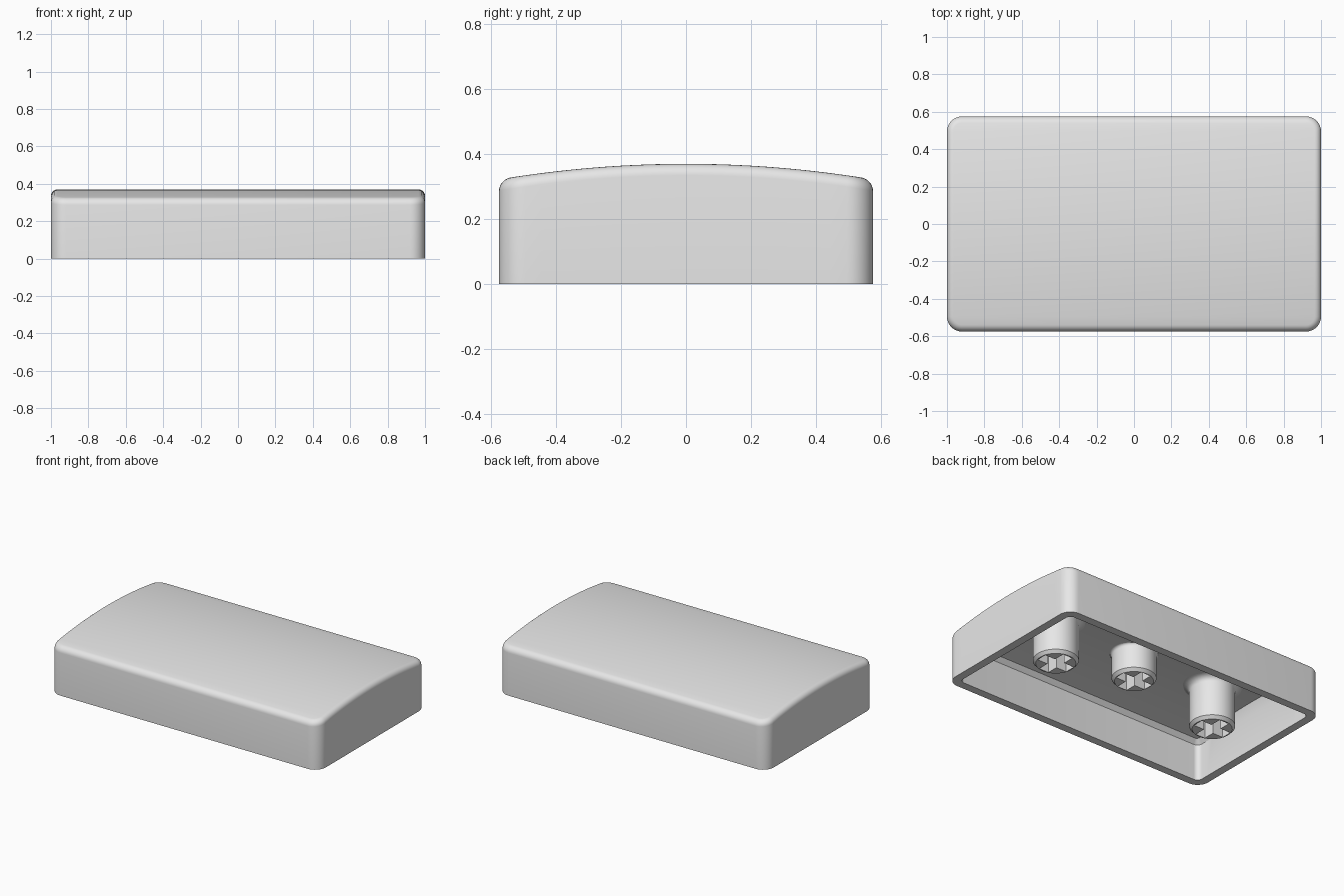
import bpy, bmesh
from math import sin, cos, pi, radians

cube = bpy.data.objects.get("Cube")
if cube:
    bpy.data.objects.remove(cube, do_unlink=True)

plastic = bpy.data.materials.new("grey_plastic")
plastic.use_nodes = True
plastic.diffuse_color = (0.8, 0.8, 0.8, 1)
plastic.node_tree.nodes["Principled BSDF"].inputs["Base Color"].default_value = (0.8, 0.8, 0.8, 1)

HALF_X, HALF_Y = 1.0, 0.575
CORNER, FILLET = 0.08, 0.035      # vertical corner and top edge radii
WALL, ROOF = 0.055, 0.06          # thicknesses


def arch(y):
    """Height of the curved top."""
    return 0.37 - 0.145 * y * y


def finish(bm, name):
    bmesh.ops.recalc_face_normals(bm, faces=bm.faces)
    mesh = bpy.data.meshes.new(name)
    bm.to_mesh(mesh)
    bm.free()
    mesh.materials.append(plastic)
    obj = bpy.data.objects.new(name, mesh)
    bpy.context.collection.objects.link(obj)
    return obj


def smooth(obj):
    bpy.ops.object.select_all(action='DESELECT')
    obj.select_set(True)
    bpy.context.view_layer.objects.active = obj
    bpy.ops.object.shade_smooth_by_angle(angle=radians(30))


def loop(bm, inset, radius, height):
    """Rounded rectangle ring; returns its right half and mirrored left half."""
    w, h = HALF_X - inset, HALF_Y - inset
    arc_steps, side_steps = 8, 20
    half = []
    for i in range(arc_steps + 1):
        a = -pi / 2 + pi / 2 * i / arc_steps
        half.append((w - radius + radius * cos(a), -h + radius + radius * sin(a)))
    for i in range(1, side_steps):
        half.append((w, (h - radius) * (2 * i / side_steps - 1)))
    half += [(x, -y) for x, y in reversed(half[:arc_steps + 1])]
    right = [bm.verts.new((x, y, height(y))) for x, y in half]
    left = [bm.verts.new((-x, y, height(y))) for x, y in half]
    return right, left


def bridge(bm, a, b):
    ra, rb = (r + l[::-1] for r, l in (a, b))
    for i in range(len(ra)):
        j = (i + 1) % len(ra)
        bm.faces.new((ra[i], ra[j], rb[j], rb[i]))


def cap(bm, ring):
    r, l = ring
    for i in range(len(r) - 1):
        bm.faces.new((r[i], r[i + 1], l[i + 1], l[i]))


# Hollow shell: ceiling, ledge, inner wall, rim, outer wall, rounded top edge
bm = bmesh.new()
rings = [
    loop(bm, WALL + 0.025, 0.02, lambda y: arch(y) - ROOF),
    loop(bm, WALL, 0.035, lambda y: 0.245),
    loop(bm, WALL, 0.035, lambda y: 0),
    loop(bm, 0, CORNER, lambda y: 0),
]
for i in range(7):
    a = pi / 2 * i / 6
    d = FILLET * (1 - cos(a))
    rings.append(loop(bm, d, CORNER - d, lambda y, a=a: arch(y) - FILLET * (1 - sin(a))))
for a, b in zip(rings, rings[1:]):
    bridge(bm, a, b)
cap(bm, rings[0])
cap(bm, rings[-1])
smooth(finish(bm, "cap_shell"))


def stem(name, x, bottom, radius, flange, flange_height):
    """Round post with a flared root and a cross-shaped socket."""
    top = 0.325
    root = 0.31
    profile = [(radius - 0.018, bottom), (radius, bottom + 0.02)]
    for i in range(6):
        a = pi / 2 * i / 5
        profile.append((radius + (flange - radius) * (1 - cos(a)),
                        root - flange_height * (1 - sin(a))))
    profile.append((flange, top))
    bm = bmesh.new()
    n = 40
    circles = [[bm.verts.new((x + r * cos(2 * pi * k / n), r * sin(2 * pi * k / n), z))
                for k in range(n)] for r, z in profile]
    for a, b in zip(circles, circles[1:]):
        for k in range(n):
            j = (k + 1) % n
            bm.faces.new((a[k], a[j], b[j], b[k]))
    bm.faces.new(circles[0])
    bm.faces.new(circles[-1])
    post = finish(bm, name)

    # Cross cutter
    bm = bmesh.new()
    s, e = 0.036, 0.113
    quarter = [(e, -s), (e, s), (s, s)]
    outline = []
    for turn in range(4):
        outline += quarter
        quarter = [(-v, u) for u, v in quarter]
    face = bm.faces.new([bm.verts.new((x + u, v, bottom - 0.05)) for u, v in outline])
    grown = bmesh.ops.extrude_face_region(bm, geom=[face])["geom"]
    bmesh.ops.translate(bm, vec=(0, 0, 0.22),
                        verts=[g for g in grown if isinstance(g, bmesh.types.BMVert)])
    cutter = finish(bm, "cross_cutter")
    cutter.hide_render = True

    cut = post.modifiers.new("socket", 'BOOLEAN')
    cut.operation = 'DIFFERENCE'
    cut.solver = 'EXACT'
    cut.object = cutter
    bpy.context.view_layer.objects.active = post
    bpy.ops.object.modifier_apply(modifier=cut.name)
    bpy.data.objects.remove(cutter, do_unlink=True)
    smooth(post)


# Two long outer stems and a shorter middle one
for side, label in ((1, "left"), (-1, "right")):
    stem(label + "_stem", 0.62 * side, 0.015, 0.14, 0.19, 0.04)
stem("middle_stem", 0, 0.12, 0.137, 0.153, 0.02)
